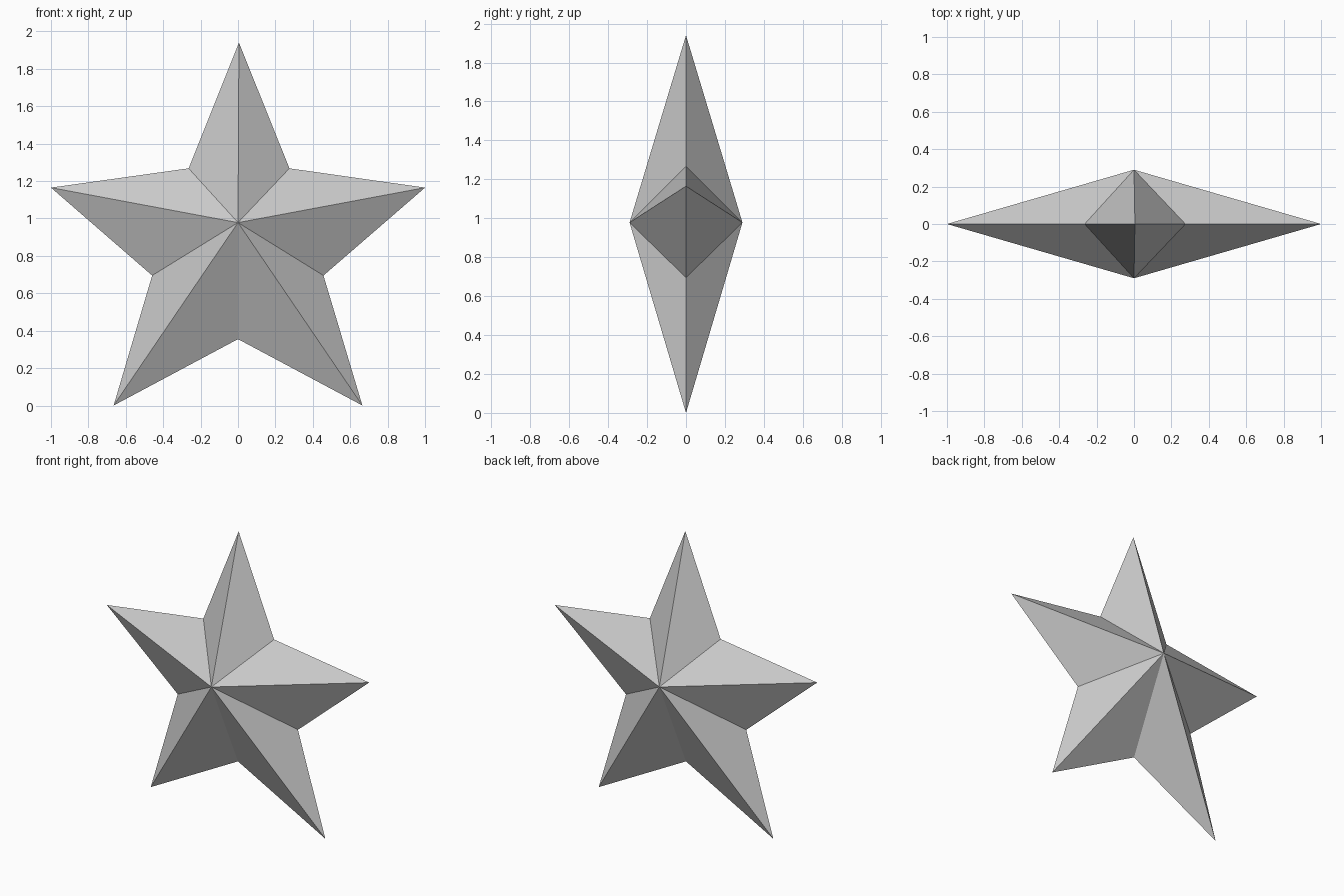
import bpy
import bmesh

if "Cube" in bpy.data.objects:
    bpy.data.objects.remove(bpy.data.objects["Cube"])

# Star outline in the x-z plane, clockwise from the top tip (tip, notch, tip, ...)
OUTLINE = [(0.005, 1.94), (0.275, 1.268), (1.0, 1.165), (0.457, 0.695),
           (0.665, 0.0), (0.0, 0.355), (-0.665, 0.0), (-0.459, 0.695),
           (-1.0, 1.165), (-0.264, 1.268)]
CENTRE_Z = 0.978
HALF_DEPTH = 0.29

bm = bmesh.new()
rim = [bm.verts.new((x, 0, z)) for x, z in OUTLINE]

# Faceted front and back: a fan of triangles from the rim to each peak
for y in (-HALF_DEPTH, HALF_DEPTH):
    peak = bm.verts.new((0, y, CENTRE_Z))
    for a, b in zip(rim, rim[1:] + rim[:1]):
        bm.faces.new((a, b, peak))
bmesh.ops.recalc_face_normals(bm, faces=bm.faces)

mesh = bpy.data.meshes.new("star")
bm.to_mesh(mesh)
bm.free()
star = bpy.data.objects.new("star", mesh)
bpy.context.collection.objects.link(star)
